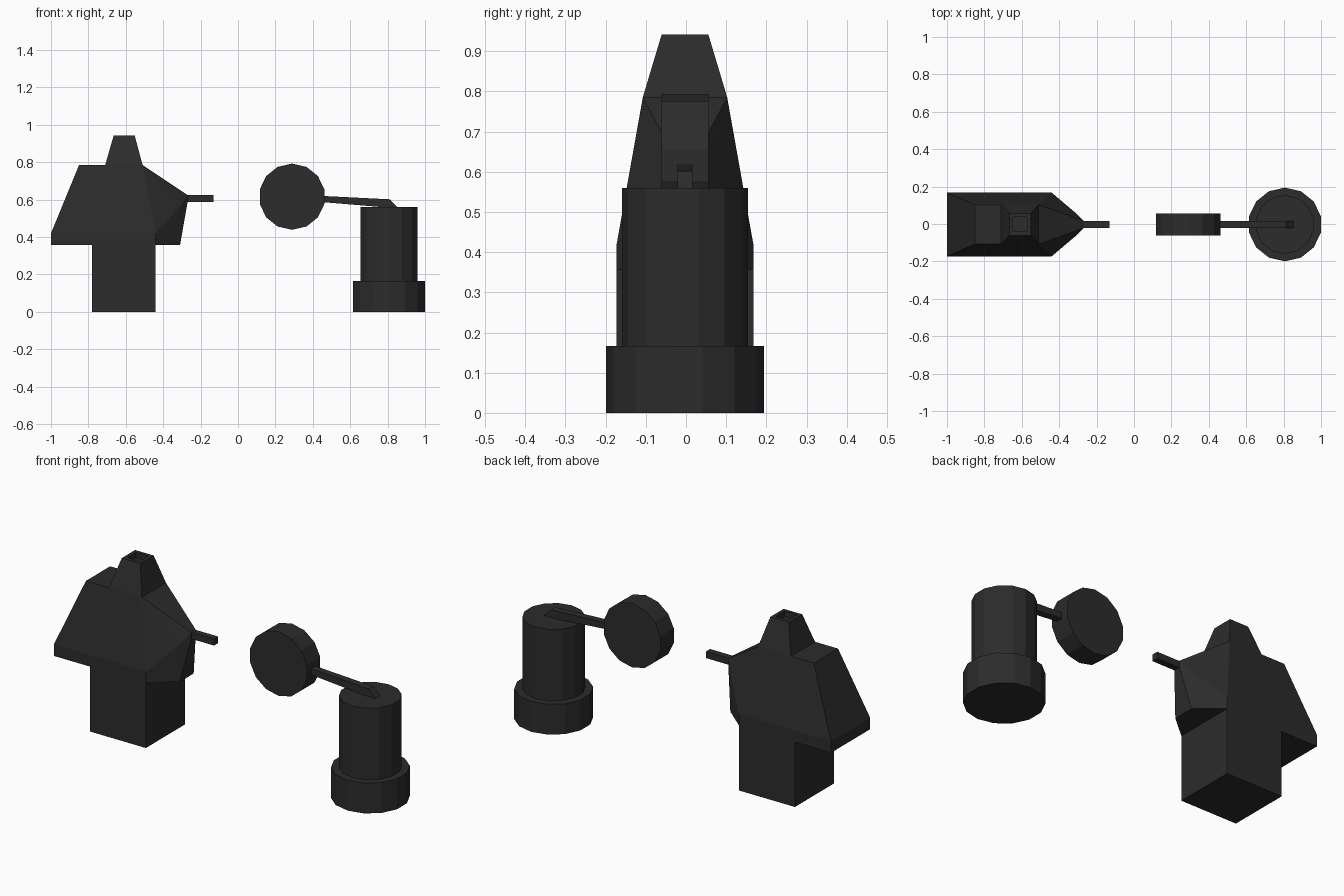
import bpy, bmesh, math
from mathutils import Matrix, Vector

if "Cube" in bpy.data.objects:
    bpy.data.objects.remove(bpy.data.objects["Cube"])

YC = -0.0025  # shared centre line in y
mat = bpy.data.materials.new("charcoal")
mat.diffuse_color = (0.025, 0.025, 0.025, 1)
mat.use_nodes = True
mat.node_tree.nodes["Principled BSDF"].inputs["Base Color"].default_value = mat.diffuse_color


def finish(name, bm):
    bmesh.ops.recalc_face_normals(bm, faces=bm.faces)
    me = bpy.data.meshes.new(name)
    bm.to_mesh(me)
    bm.free()
    me.materials.append(mat)
    ob = bpy.data.objects.new(name, me)
    bpy.context.collection.objects.link(ob)
    return ob


def hull(name, half):
    """Convex solid from points on one side, mirrored across y."""
    bm = bmesh.new()
    for x, y, z in half:
        for s in (1, -1):
            bm.verts.new((x, YC + s * y, z))
    bmesh.ops.convex_hull(bm, input=bm.verts[:])
    bmesh.ops.dissolve_limit(bm, angle_limit=0.01, verts=bm.verts[:], edges=bm.edges[:])
    return finish(name, bm)


def box(name, x0, x1, hy, z0, z1):
    return hull(name, [(x, hy, z) for x in (x0, x1) for z in (z0, z1)])


def cylinder(name, centre, r, depth, axis='Z', hub=0):
    bm = bmesh.new()
    # 14 sides, a corner on the y axis (or on z when lying down)
    m = Matrix.Translation(centre)
    if axis == 'Y':
        m = m @ Matrix.Rotation(math.pi / 2, 4, 'X')
    ret = bmesh.ops.create_cone(bm, cap_ends=True, segments=14, radius1=r, radius2=r, depth=depth)
    v = max(bm.verts, key=lambda p: p.co.y)
    turn = math.pi / 2 - math.atan2(v.co.y, v.co.x)
    bmesh.ops.transform(bm, matrix=m @ Matrix.Rotation(turn, 4, 'Z'), verts=bm.verts[:])
    if hub:
        bm.faces.ensure_lookup_table()
        front = min(bm.faces, key=lambda f: f.calc_center_median().y)
        bmesh.ops.inset_region(bm, faces=[front], thickness=r - hub)
    return finish(name, bm)


# left figure: square foot
box("body_foot", -0.78, -0.44, 0.17, 0, 0.36)

# tapered body with pointed beak
hull("body_head", [
    (-1.0, 0.17, 0.357), (-1.0, 0.17, 0.42), (-0.85, 0.105, 0.785),
    (-0.51, 0.105, 0.785), (-0.44, 0.17, 0.42), (-0.44, 0.17, 0.357),
    (-0.31, 0.06, 0.357), (-0.31, 0.06, 0.565),
    (-0.27, 0.02, 0.585), (-0.27, 0.02, 0.625),
])

# square rod at the beak tip
box("beak_rod", -0.29, -0.132, 0.018, 0.588, 0.624)

# tapered turret with a square opening
turret = hull("turret", [
    (-0.71, 0.105, 0.785), (-0.51, 0.105, 0.785),
    (-0.665, 0.058, 0.942), (-0.552, 0.058, 0.942),
])
bm = bmesh.new()
bm.from_mesh(turret.data)
top = max(bm.faces, key=lambda f: f.calc_center_median().z)
bmesh.ops.inset_region(bm, faces=[top], thickness=0.027)
bmesh.ops.inset_region(bm, faces=[top], thickness=0.0001, depth=-0.03)
bm.to_mesh(turret.data)
bm.free()

# right figure: stepped round post
cylinder("post_base", (0.807, YC, 0.083), 0.197, 0.167)
cylinder("post_column", (0.807, YC, 0.362), 0.157, 0.396)

# disc with a flush hub ring on the front
cylinder("disc", (0.289, YC, 0.616), 0.177, 0.116, 'Y', hub=0.052)

# arm joining the disc to the post, bent down at its end
hull("disc_arm", [
    (x, 0.019, z) for x, z in
    ((0.45, 0.587), (0.45, 0.62), (0.812, 0.602), (0.852, 0.56), (0.80, 0.558))
])
